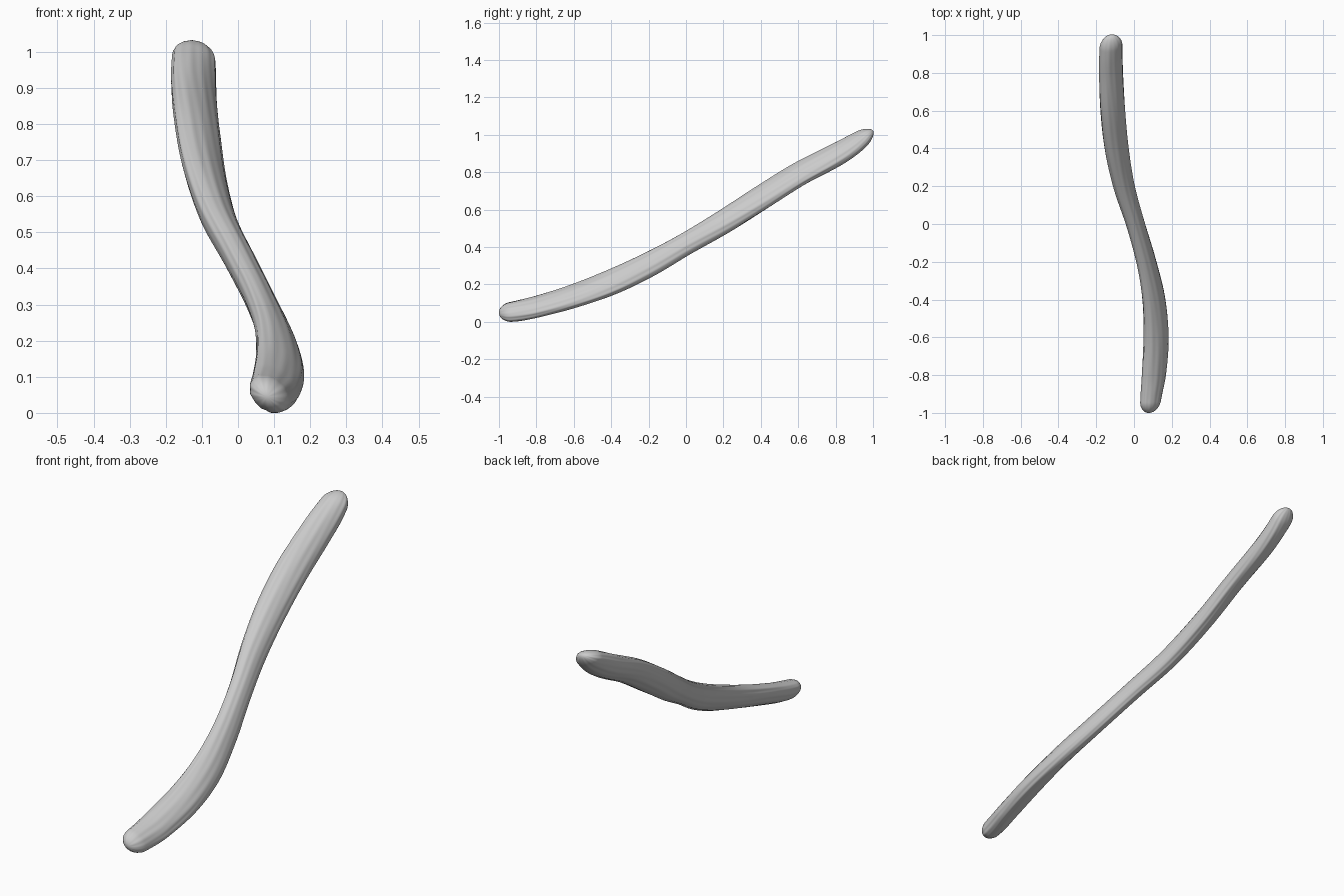
import bpy, bmesh, math
from mathutils import Vector

if "Cube" in bpy.data.objects:
    bpy.data.objects.remove(bpy.data.objects["Cube"])

# Stations along the stick: y, centre x, centre z, width, thickness, skew
STATIONS = [
    (-1.0, .08, .055, .10, .095, -.3),
    (-.9, .092, .068, .115, .11, -.35),
    (-.8, .105, .09, .128, .115, -.45),
    (-.6, .117, .148, .132, .125, -.5),
    (-.4, .105, .222, .118, .135, -.5),
    (-.2, .065, .316, .1, .13, -.4),
    (0, .008, .428, .096, .118, -.3),
    (.2, -.053, .545, .108, .126, -.35),
    (.4, -.092, .672, .122, .13, -.45),
    (.6, -.112, .797, .128, .127, -.5),
    (.8, -.122, .902, .126, .122, -.45),
    (.9, -.122, .962, .122, .108, -.4),
    (1.0, -.12, 1.032, .115, .07, -.2),
]
ROWS, SIDES, CAP = 140, 64, .06


def station(u):
    """Smooth (Catmull-Rom) station values at u in 0..1."""
    n = len(STATIONS) - 1
    y = -1 + 2 * u
    i = max(k for k in range(n) if STATIONS[k][0] <= y + 1e-9)
    t = (y - STATIONS[i][0]) / (STATIONS[i + 1][0] - STATIONS[i][0])

    def slope(k, c):
        a, b = STATIONS[max(k - 1, 0)], STATIONS[min(k + 1, n)]
        return (b[c] - a[c]) / (b[0] - a[0])

    out = [y]
    d = STATIONS[i + 1][0] - STATIONS[i][0]
    for c in range(1, 6):
        p, q = STATIONS[i][c], STATIONS[i + 1][c]
        out.append((2*t**3 - 3*t*t + 1) * p + (t**3 - 2*t*t + t) * d * slope(i, c)
                   + (3*t*t - 2*t**3) * q + (t**3 - t*t) * d * slope(i + 1, c))
    return out


bm = bmesh.new()
rings = []
for r in range(1, ROWS):
    u = (1 - math.cos(math.pi * r / ROWS)) / 2
    y, x, z, w, h, skew = station(u)
    a, b = station(max(u - .01, 0)), station(min(u + .01, 1))
    tilt = math.atan2(b[2] - a[2], b[0] - a[0])
    normal = Vector((0, -math.sin(tilt), math.cos(tilt)))
    # Rounded ends
    e = min(2 * u, 2 - 2 * u) / CAP
    f = math.sqrt(1 - (1 - e) ** 2) if e < 1 else 1
    ring = []
    for s in range(SIDES):
        t = 2 * math.pi * s / SIDES
        # Shallow twisting bark grooves
        k = f * (1 + .012 * math.sin(9 * t + 5 * y) + .012 * math.sin(14 * t - 3 * y + 2 * math.sin(4 * y)))
        p = Vector((x, y, z)) + Vector((w / 2 * math.cos(t) * k, 0, 0))
        p += normal * (h / 2 * math.sin(t + math.asin(skew)) * k)
        ring.append(bm.verts.new(p))
    rings.append(ring)

for lo, hi in zip(rings, rings[1:]):
    for s in range(SIDES):
        n = (s + 1) % SIDES
        bm.faces.new((lo[s], lo[n], hi[n], hi[s]))
for ring, end in ((rings[0], STATIONS[0]), (rings[-1], STATIONS[-1])):
    tip = bm.verts.new((end[1], end[0], end[2]))
    for s in range(SIDES):
        bm.faces.new((ring[s], ring[(s + 1) % SIDES], tip))
bmesh.ops.recalc_face_normals(bm, faces=bm.faces)

# Rest on the ground
low = min(v.co.z for v in bm.verts)
bmesh.ops.translate(bm, verts=bm.verts, vec=(0, 0, -low))

mesh = bpy.data.meshes.new("stick")
bm.to_mesh(mesh)
bm.free()
mesh.polygons.foreach_set("use_smooth", [True] * len(mesh.polygons))
bpy.context.collection.objects.link(bpy.data.objects.new("stick", mesh))
